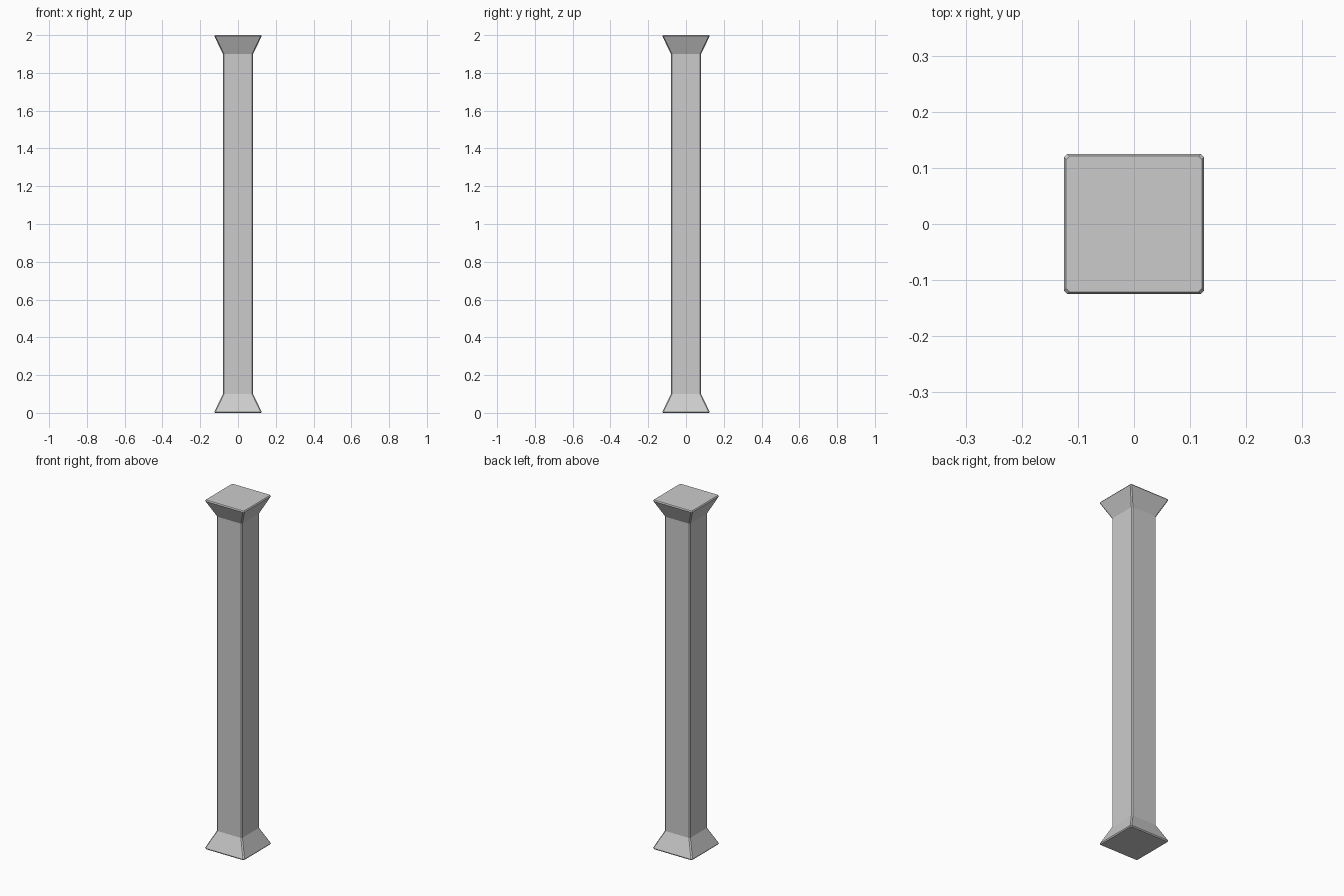
import bpy, bmesh

if "Cube" in bpy.data.objects:
    bpy.data.objects.remove(bpy.data.objects["Cube"])

CUT = 0.006  # chamfer on the vertical corners


def ring(bm, half, z, cut=CUT):
    """Square ring with chamfered corners, counter-clockwise."""
    a, b = half, half - cut
    pts = [(b, -a), (a, -b), (a, b), (b, a), (-b, a), (-a, b), (-a, -b), (-b, -a)]
    return [bm.verts.new((x, y, z)) for x, y in pts]


# Pillar profile: (half width, height) for the lower half, mirrored for the top
lower = [(0.121, 0.0), (0.125, 0.006), (0.08, 0.1)]
profile = lower + [(h, 2.0 - z) for h, z in reversed(lower)]

bm = bmesh.new()
rings = [ring(bm, h, z) for h, z in profile]
for r0, r1 in zip(rings, rings[1:]):
    for i in range(8):
        j = (i + 1) % 8
        bm.faces.new((r0[i], r0[j], r1[j], r1[i]))

# Flat end caps
bm.faces.new(rings[0][::-1])
bm.faces.new(rings[-1])
bmesh.ops.recalc_face_normals(bm, faces=bm.faces)

mesh = bpy.data.meshes.new("pillar")
bm.to_mesh(mesh)
bm.free()
bpy.context.collection.objects.link(bpy.data.objects.new("pillar", mesh))
